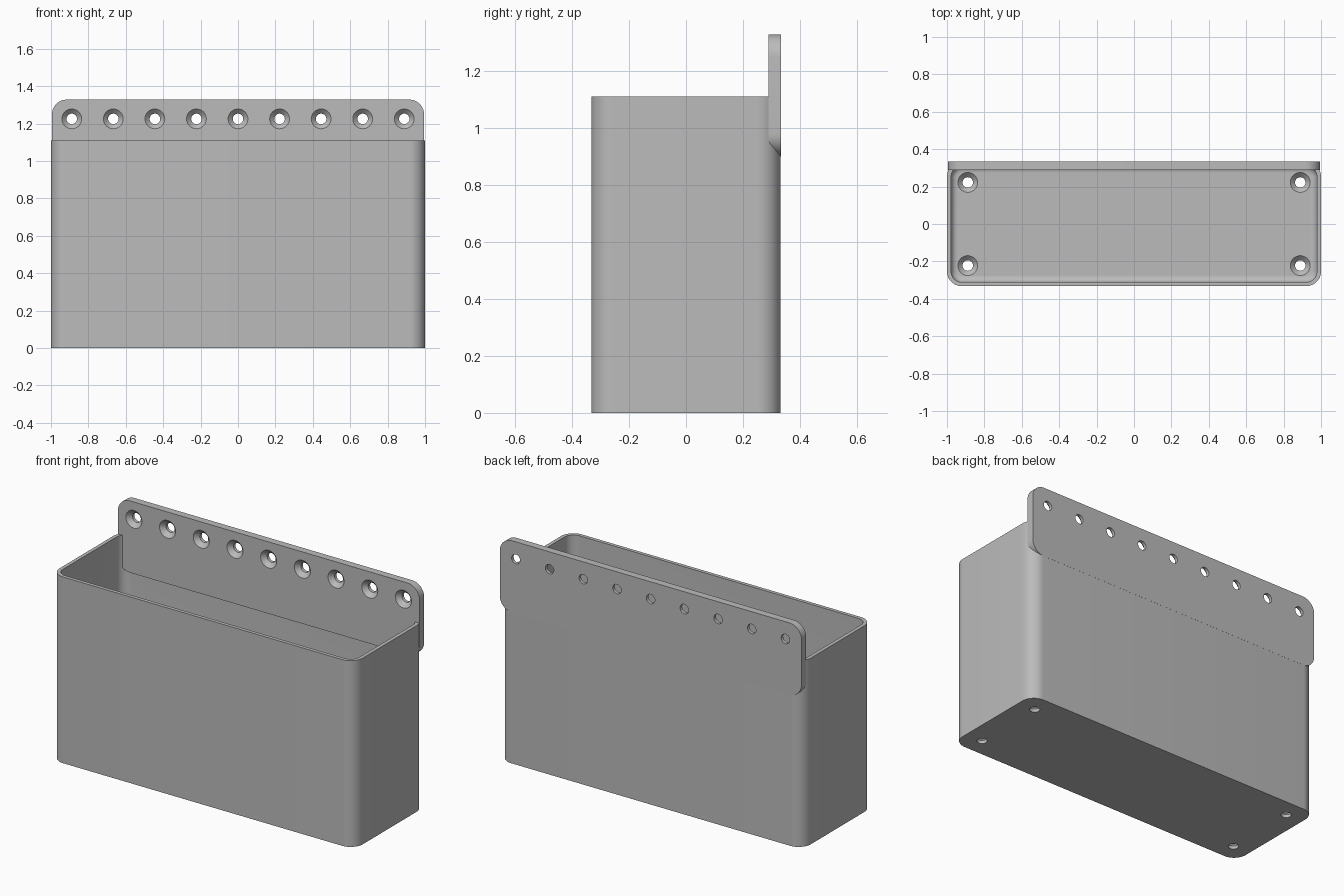
import bpy, bmesh, math
from mathutils import Matrix, Vector

if "Cube" in bpy.data.objects:
    bpy.data.objects.remove(bpy.data.objects["Cube"], do_unlink=True)

grey = bpy.data.materials.new("plain grey")
grey.use_nodes = True
GREY = (0.5, 0.5, 0.5, 1)
grey.diffuse_color = GREY
grey.node_tree.nodes["Principled BSDF"].inputs["Base Color"].default_value = GREY

HALF_X, HALF_Y, HEIGHT = 1.0, 0.333, 1.11
WALL, THICK, CORNER = 0.022, 0.044, 0.08
PITCH = 0.2222
STAND_UP = Matrix.Rotation(math.pi / 2, 4, 'X')   # local z turns to -y


def make_object(name, bm, matrix=Matrix()):
    bmesh.ops.recalc_face_normals(bm, faces=bm.faces)
    mesh = bpy.data.meshes.new(name)
    bm.to_mesh(mesh)
    bm.free()
    mesh.transform(matrix)
    mesh.materials.append(grey)
    obj = bpy.data.objects.new(name, mesh)
    bpy.context.collection.objects.link(obj)
    return obj


def rounded_slab(name, hx, hy, z0, z1, radius, matrix=Matrix(), fillet=0):
    """Rounded rectangle raised from z0 to z1, with an optional bottom fillet."""
    bm = bmesh.new()
    ring = []
    steps = 12
    for quarter, (sx, sy) in enumerate([(1, 1), (-1, 1), (-1, -1), (1, -1)]):
        for i in range(steps + 1):
            a = (quarter + i / steps) * math.pi / 2
            ring.append(bm.verts.new((sx * (hx - radius) + radius * math.cos(a),
                                      sy * (hy - radius) + radius * math.sin(a), z0)))
    base = bm.faces.new(ring)
    grown = bmesh.ops.extrude_face_region(bm, geom=[base], use_keep_orig=True)["geom"]
    bmesh.ops.translate(bm, vec=(0, 0, z1 - z0),
                        verts=[v for v in grown if isinstance(v, bmesh.types.BMVert)])
    if fillet:
        bmesh.ops.recalc_face_normals(bm, faces=bm.faces)
        rim = [e for e in bm.edges if all(abs(v.co.z - z0) < 1e-5 for v in e.verts)]
        bmesh.ops.bevel(bm, geom=rim, offset=fillet, segments=6,
                        profile=0.5, affect='EDGES')
    return make_object(name, bm, matrix)


def screw_holes(name, spots, matrix):
    """Countersunk hole cutters: local z = 0 is the face the screw enters."""
    bm = bmesh.new()
    sides = 32
    profile = [(0.028, -0.1), (0.028, -0.025), (0.053, 0), (0.053, 0.02)]
    for x, y in spots:
        rings = [[bm.verts.new((x + r * math.cos(2 * math.pi * i / sides),
                                y + r * math.sin(2 * math.pi * i / sides), z))
                  for i in range(sides)] for r, z in profile]
        for low, high in zip(rings, rings[1:]):
            for i in range(sides):
                j = (i + 1) % sides
                bm.faces.new((low[i], low[j], high[j], high[i]))
        bm.faces.new(rings[0][::-1])
        bm.faces.new(rings[-1])
    return make_object(name, bm, matrix)


def cut(obj, cutters):
    for cutter in cutters:
        mod = obj.modifiers.new("cut", 'BOOLEAN')
        mod.operation = 'DIFFERENCE'
        mod.solver = 'EXACT'
        mod.object = cutter
        bpy.context.view_layer.objects.active = obj
        bpy.ops.object.modifier_apply(modifier=mod.name)
        bpy.data.objects.remove(cutter, do_unlink=True)


def smooth(obj):
    bpy.ops.object.select_all(action='DESELECT')
    obj.select_set(True)
    bpy.context.view_layer.objects.active = obj
    bpy.ops.object.shade_smooth_by_angle(angle=math.radians(30))


# Open bin with a filleted cavity and four screw holes in the floor
shell = rounded_slab("bin_shell", HALF_X, HALF_Y - 0.0005, 0, HEIGHT, CORNER)
cavity = rounded_slab("cavity_cutter", HALF_X - WALL, HALF_Y - WALL, THICK,
                      HEIGHT + 0.1, CORNER - WALL, fillet=0.035)
floor_spots = [(sx * 4 * PITCH, sy * PITCH) for sx in (-1, 1) for sy in (-1, 1)]
floor_holes = screw_holes("floor_hole_cutter", floor_spots,
                          Matrix.Translation((0, 0, THICK)))
cut(shell, [cavity, floor_holes])
smooth(shell)

# Mounting plate along the back with a row of nine screw holes
PLATE_LOW, PLATE_TOP = 0.9, 1.328
middle = (PLATE_LOW + PLATE_TOP) / 2
plate = rounded_slab("mounting_plate", 0.995, (PLATE_TOP - PLATE_LOW) / 2, 0, THICK,
                     CORNER, Matrix.Translation((0, HALF_Y, middle)) @ STAND_UP)
plate_holes = screw_holes("plate_hole_cutter", [(i * PITCH, 0) for i in range(-4, 5)],
                          Matrix.Translation((0, HALF_Y - THICK, 1.225)) @ STAND_UP)
cut(plate, [plate_holes])
# Clear the shell's back wall out of the plate's screw-free joint
smooth(plate)
